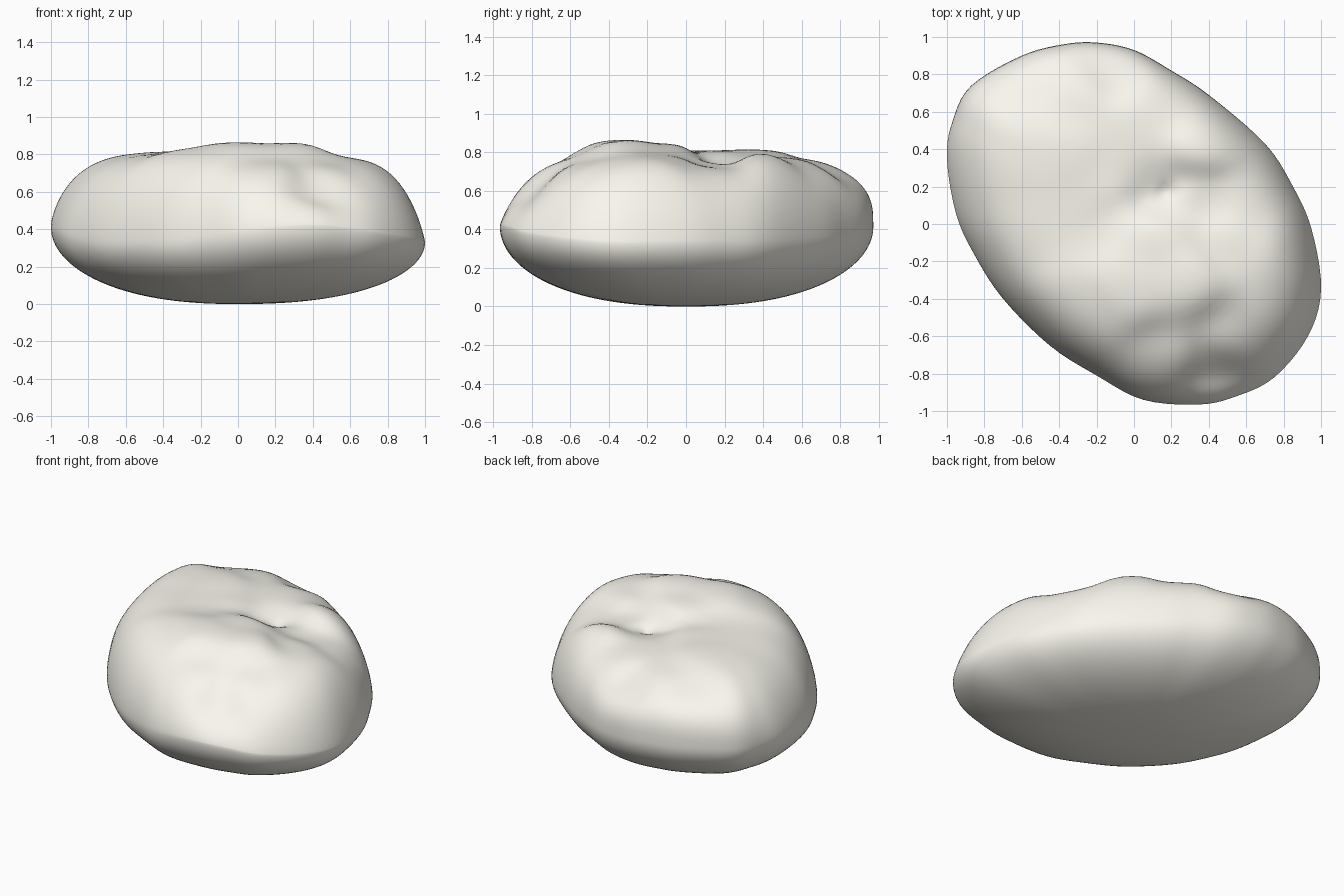
import bpy, bmesh, math
from mathutils import Vector

if "Cube" in bpy.data.objects:
    bpy.data.objects.remove(bpy.data.objects["Cube"])

# Widest outline of the boulder: x, y, belt height, roundness of the shoulder above
RIM = [(1.0, -.35, .33, .85), (.95, -.03, .33, .8), (.85, .2, .33, .68), (.7, .43, .34, .6),
       (.4, .69, .36, .5), (.2, .82, .38, .42), (0, .93, .40, .36), (-.2, .97, .41, .32),
       (-.38, .96, .42, .32), (-.6, .9, .42, .33), (-.87, .74, .42, .38), (-.97, .55, .42, .52),
       (-1.0, .35, .41, .66), (-.95, .05, .38, .68), (-.85, -.17, .35, .6), (-.7, -.4, .33, .57),
       (-.45, -.65, .33, .57), (-.2, -.81, .35, .6), (.05, -.94, .39, .66), (.35, -.965, .42, .75),
       (.55, -.92, .41, .8), (.75, -.82, .38, .85), (.93, -.6, .35, .85)]

# Plateau heights guiding the lumpy top
TOP = [(-.72, .4, .82), (-.4, .4, .82), (-.55, .8, .76), (-.1, .85, .70), (-.6, 0, .81),
       (0, -.35, .87), (.3, -.3, .87), (.17, .17, .74), (.38, .42, .83), (.62, .12, .74),
       (.45, .14, .72), (.78, -.2, .80), (.77, -.45, .79), (.45, -.82, .66), (.15, -.72, .79),
       (-.3, -.5, .84), (0, .52, .78), (-.2, .06, .81), (.5, -.6, .77), (.2, .65, .77),
       (.5, -.1, .79), (-.3, .65, .78), (.12, -.1, .85)]


def spline(points, steps):
    """Closed smooth curve through the points."""
    pts = [Vector(p) for p in points]
    n = len(pts)
    out = []
    for i in range(n):
        a, b, c, d = (pts[(i + k) % n] for k in (-1, 0, 1, 2))
        for s in range(steps):
            t = s / steps
            out.append(.5 * (2 * b + (c - a) * t + (2 * a - 5 * b + 4 * c - d) * t ** 2
                             + (3 * b - a - 3 * c + d) * t ** 3))
    return out


def plateau(x, y):
    total = weight = 0
    for px, py, h in TOP:
        w = 1 / ((x - px) ** 2 + (y - py) ** 2 + .03) ** 2.5
        total += w * h
        weight += w
    # Slanted crease and the small pit in it
    u = (x - .12) * .9 + (y - .17) * .43
    v = (y - .17) * .9 - (x - .12) * .43
    crease = .02 * math.exp(-(u / .3) ** 2 - (v / .08) ** 2)
    pit = .025 * math.exp(-((x - .17) ** 2 + (y - .17) ** 2) / .0016)
    # Hollow low on the front right
    hollow = .03 * math.exp(-((x - .45) / .18) ** 2 - ((y + .83) / .07) ** 2)
    return total / weight - crease - pit - hollow


# Boulder: rings run from the bottom, out to the belt, and back in over the top
rim = spline(RIM, 5)
RINGS = 36
bm = bmesh.new()
bottom = bm.verts.new((0, 0, 0))
rings = []
for i in range(1, 2 * RINGS):
    t = math.sin(math.pi / 2 * i / RINGS)
    ring = []
    for p in rim:
        x, y = p[0] * t, p[1] * t
        if i <= RINGS:
            z = p[2] * (1 - math.sqrt(max(0, 1 - t ** 2.3)))
        else:
            power = 5 + 1.8 * max(0, p[0]) ** 2
            z = p[2] + (plateau(x, y) - p[2]) * max(0, 1 - t ** power) ** p[3]
        ring.append(bm.verts.new((x, y, z)))
    rings.append(ring)
top = bm.verts.new((0, 0, plateau(0, 0)))
n = len(rim)
for j in range(n):
    k = (j + 1) % n
    bm.faces.new((bottom, rings[0][k], rings[0][j]))
    bm.faces.new((top, rings[-1][j], rings[-1][k]))
    for a, b in zip(rings, rings[1:]):
        bm.faces.new((a[j], a[k], b[k], b[j]))
bmesh.ops.recalc_face_normals(bm, faces=bm.faces)
for f in bm.faces:
    f.smooth = True

mesh = bpy.data.meshes.new("boulder")
bm.to_mesh(mesh)
bm.free()
boulder = bpy.data.objects.new("boulder", mesh)
bpy.context.collection.objects.link(boulder)

# Pale stone colour
stone = bpy.data.materials.new("pale_stone")
stone.diffuse_color = (.95, .93, .855, 1)
stone.use_nodes = True
stone.node_tree.nodes["Principled BSDF"].inputs["Base Color"].default_value = stone.diffuse_color
mesh.materials.append(stone)
